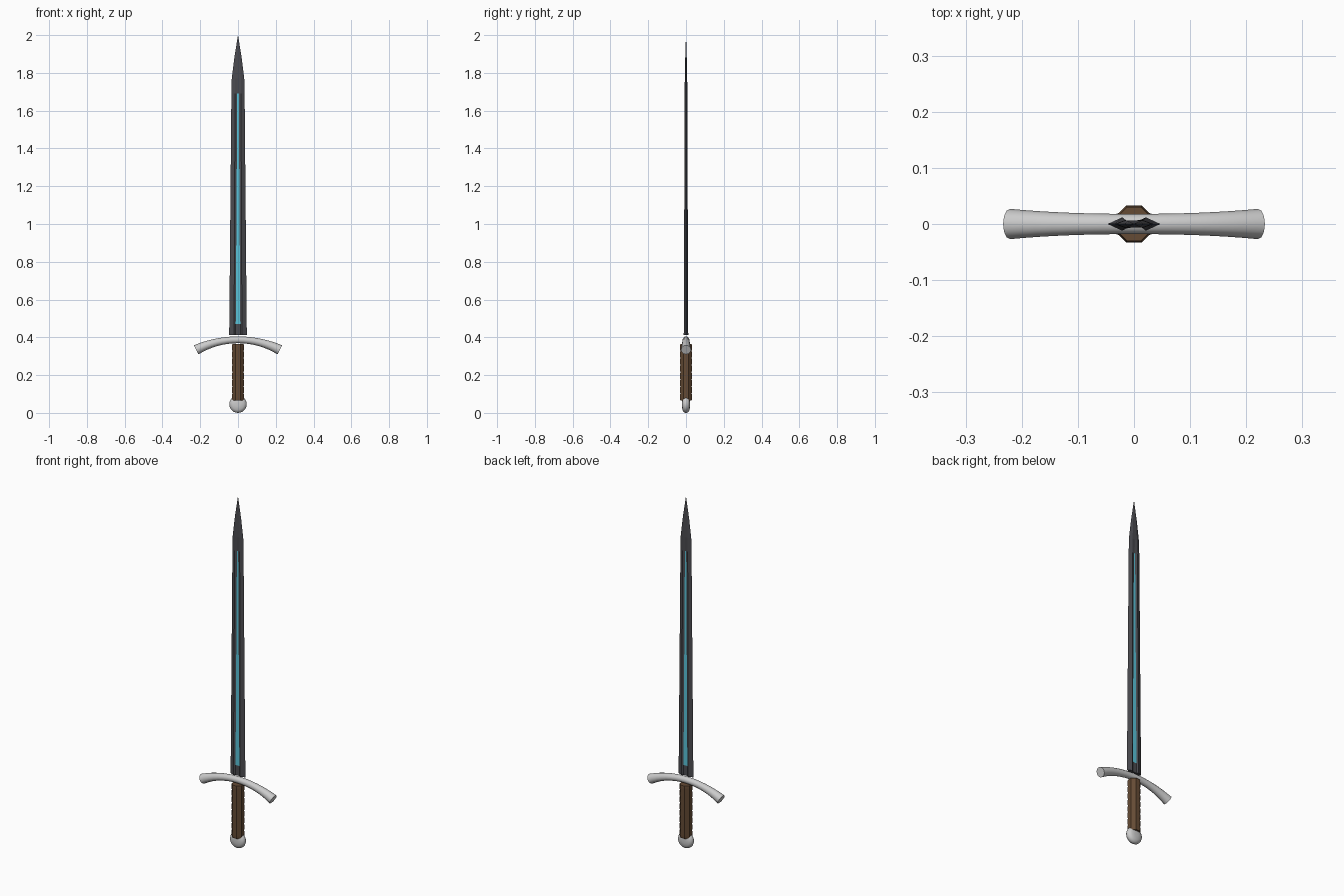
import bpy, bmesh
from math import sin, cos, pi, radians

if "Cube" in bpy.data.objects:
    bpy.data.objects.remove(bpy.data.objects["Cube"])


def material(name, rgb):
    m = bpy.data.materials.new(name)
    m.diffuse_color = (*rgb, 1)
    m.use_nodes = True
    m.node_tree.nodes["Principled BSDF"].inputs["Base Color"].default_value = m.diffuse_color
    return m


def loft(name, rings, mats=(), pick=None, smooth=None):
    """Skin a list of equally sized point rings and cap both ends."""
    bm = bmesh.new()
    vs = [[bm.verts.new(p) for p in r] for r in rings]
    n = len(vs[0])
    for i in range(len(vs) - 1):
        for j in range(n):
            k = (j + 1) % n
            f = bm.faces.new((vs[i][j], vs[i][k], vs[i + 1][k], vs[i + 1][j]))
            if pick:
                f.material_index = pick(i, j)
    bm.faces.new(vs[0][::-1])
    bm.faces.new(vs[-1])
    bmesh.ops.remove_doubles(bm, verts=bm.verts, dist=1e-6)
    bmesh.ops.recalc_face_normals(bm, faces=bm.faces)
    me = bpy.data.meshes.new(name)
    bm.to_mesh(me)
    bm.free()
    ob = bpy.data.objects.new(name, me)
    bpy.context.collection.objects.link(ob)
    for m in mats:
        me.materials.append(m)
    if smooth:
        bpy.ops.object.select_all(action='DESELECT')
        ob.select_set(True)
        bpy.context.view_layer.objects.active = ob
        bpy.ops.object.shade_smooth_by_angle(angle=radians(smooth))
    return ob


steel = material("dark_steel", (0.07, 0.07, 0.08))
glow = material("cyan_inlay", (0.1, 0.55, 0.7))
leather = material("leather", (0.13, 0.07, 0.035))


# Blade: flattened section with a sunken, inlaid fuller on each face
def blade_ring(z, w, t, f, d):
    half = [(w, 0), (w * 0.45, t), (f, d), (-f, d), (-w * 0.45, t)]
    return [(x, y, z) for x, y in half] + [(-x, -y, z) for x, y in half]


sections = [(0.413, 0.047, 0.012, 0.012, 0.005),
            (0.47, 0.046, 0.0115, 0.012, 0.005),
            (1.69, 0.035, 0.007, 0.004, 0.004),
            (1.77, 0.033, 0.0065, 0.001, 0.0065),
            (1.88, 0.0195, 0.004, 0.001, 0.004),
            (2.0, 0.0002, 0.0002, 0.00005, 0.0002)]
loft("blade", [blade_ring(*s) for s in sections], (steel, glow),
     lambda i, j: int(i == 1 and j in (2, 7)))

# Crossguard: arc sweeping down, flared toward its ends
R, SIDES, STEPS = 0.487, 12, 16
rings = []
for i in range(STEPS + 1):
    u = 2 * i / STEPS - 1
    a = u * radians(27)
    r = 0.018 + 0.009 * abs(u) ** 2.2
    rings.append([((R + r * cos(q)) * sin(a), r * sin(q),
                   0.387 - R + (R + r * cos(q)) * cos(a))
                  for q in (2 * pi * j / SIDES for j in range(SIDES))])
loft("crossguard", rings, smooth=40)

# Grip: octagonal handle with wrapped ridges
RIDGES = 8
levels = [(0.065 + 0.30 * i / (2 * RIDGES), 0.0355 if i % 2 else 0.0325)
          for i in range(2 * RIDGES + 1)]
loft("grip", [[(r * cos(pi / 8 + j * pi / 4), r * sin(pi / 8 + j * pi / 4), z)
               for j in range(8)] for z, r in levels], (leather,), smooth=30)

# Pommel: thick lens-shaped disc facing front and back
profile = [(0.012, -0.021), (0.03, -0.019), (0.041, -0.013), (0.046, -0.004),
           (0.046, 0.004), (0.041, 0.013), (0.03, 0.019), (0.012, 0.021)]
loft("pommel", [[(r * cos(2 * pi * j / 24), y, 0.046 + r * sin(2 * pi * j / 24))
                 for j in range(24)] for r, y in profile], smooth=40)
